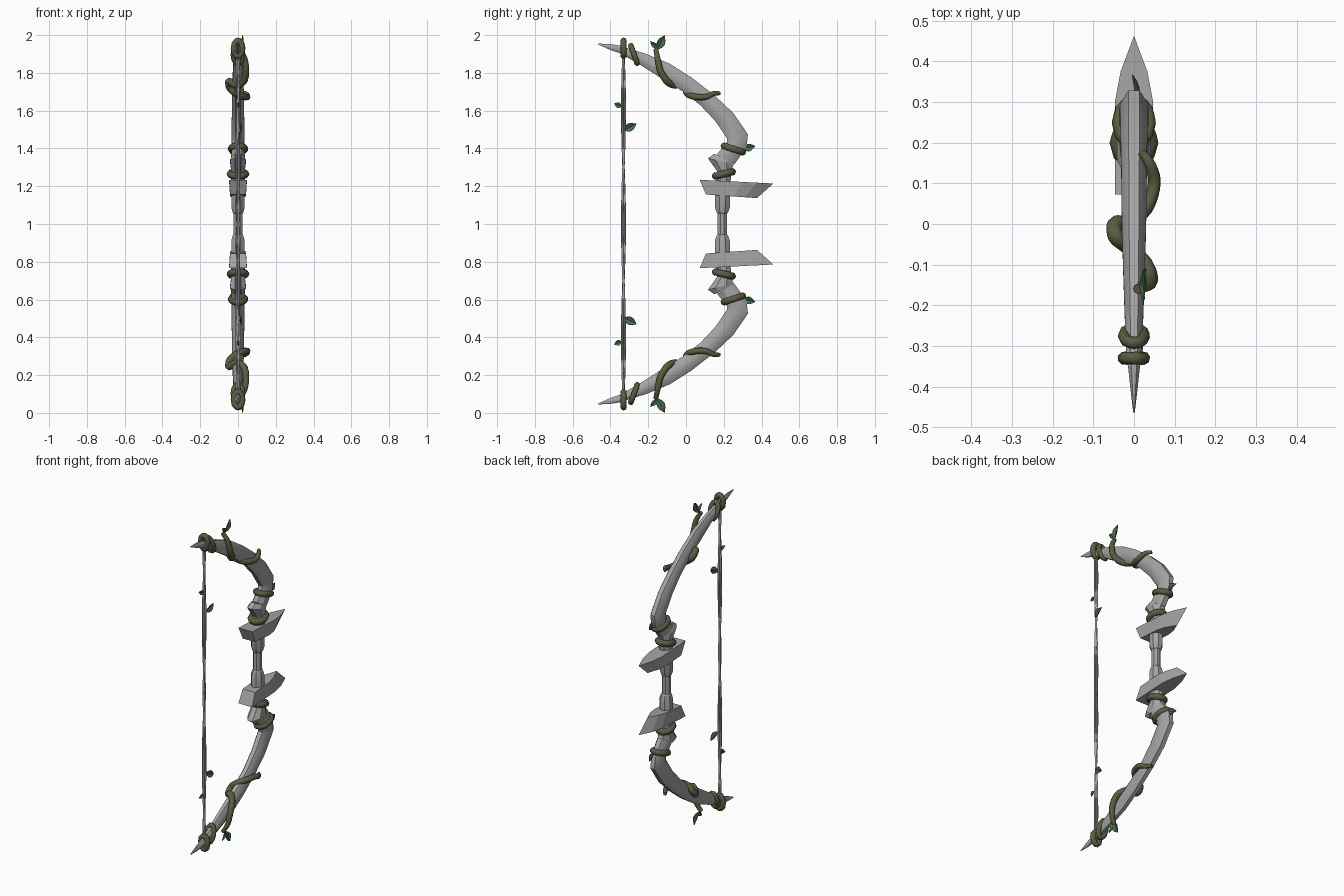
import bpy, bmesh, math
from mathutils import Vector

cube = bpy.data.objects.get("Cube")
if cube:
    bpy.data.objects.remove(cube, do_unlink=True)


def material(name, colour):
    m = bpy.data.materials.new(name)
    m.use_nodes = True
    m.diffuse_color = (*colour, 1)
    m.node_tree.nodes["Principled BSDF"].inputs["Base Color"].default_value = (*colour, 1)
    return m


STONE = material("stone grey", (0.37, 0.37, 0.37))
VINE = material("vine olive", (0.11, 0.108, 0.055))
LEAF = material("leaf green", (0.065, 0.15, 0.075))
MID = Vector((0, 0, 1))


def finish(name, bm, mat, angle=35):
    """Turn an upper-half bmesh into an object mirrored about mid height."""
    bmesh.ops.recalc_face_normals(bm, faces=bm.faces)
    bmesh.ops.translate(bm, verts=bm.verts, vec=-MID)
    mesh = bpy.data.meshes.new(name)
    bm.to_mesh(mesh)
    bm.free()
    mesh.materials.append(mat)
    ob = bpy.data.objects.new(name, mesh)
    bpy.context.collection.objects.link(ob)
    ob.location = MID
    bpy.ops.object.select_all(action="DESELECT")
    ob.select_set(True)
    bpy.context.view_layer.objects.active = ob
    if angle:
        bpy.ops.object.shade_smooth_by_angle(angle=math.radians(angle))
    mod = ob.modifiers.new("lower half", "MIRROR")
    mod.use_axis = (False, False, True)
    mod.use_mirror_merge = False
    return ob


def loft(bm, rings, closed=False, caps=True):
    """Skin a list of equal point rings."""
    rows = [[bm.verts.new(p) for p in r] for r in rings]
    pairs = list(zip(rows, rows[1:]))
    if closed:
        pairs.append((rows[-1], rows[0]))
    for a, b in pairs:
        for i in range(len(a)):
            j = (i + 1) % len(a)
            bm.faces.new((a[i], a[j], b[j], b[i]))
    if caps and not closed:
        bm.faces.new(rows[0])
        bm.faces.new(rows[-1])


def sections(name, data, sides=8, angle=35):
    """Body from (inner y, inner z, outer y, outer z, half width) sections."""
    bm = bmesh.new()
    rings = []
    for iy, iz, oy, oz, w in data:
        c = Vector((0, (iy + oy) / 2, (iz + oz) / 2))
        h = Vector((0, (oy - iy) / 2, (oz - iz) / 2))
        k = 1 / math.cos(math.pi / sides)
        turns = [(i + 0.5) * math.tau / sides for i in range(sides)]
        rings.append([c + h * (k * math.cos(t)) + Vector((w * k * math.sin(t), 0, 0)) for t in turns])
    loft(bm, rings)
    return finish(name, bm, STONE, angle)


def tube(name, pts, radii, mat, closed=False, sides=8):
    """Round tube along points, carrying its frame forward."""
    bm = bmesh.new()
    n, rings, side = len(pts), [], None
    for i, p in enumerate(pts):
        a = pts[i - 1] if closed or i else p
        b = pts[(i + 1) % n] if closed or i < n - 1 else p
        t = (b - a).normalized()
        side = side or t.orthogonal()
        side = (side - t * side.dot(t)).normalized()
        up = t.cross(side)
        rings.append([p + radii[i] * (side * math.cos(k * math.tau / sides) + up * math.sin(k * math.tau / sides))
                      for k in range(sides)])
    loft(bm, rings, closed)
    return finish(name, bm, mat, 60)


def smooth_path(ctrl, steps=5):
    """Catmull-Rom points through the controls."""
    c = [Vector(p) for p in ctrl]
    c = [2 * c[0] - c[1]] + c + [2 * c[-1] - c[-2]]
    out = []
    for p, q, r, s in zip(c, c[1:], c[2:], c[3:]):
        for k in range(steps):
            t = k / steps
            out.append(0.5 * (2 * q + (r - p) * t + (2 * p - 5 * q + 4 * r - s) * t ** 2
                              + (3 * q - p - 3 * r + s) * t ** 3))
    return out + [c[-2]]


def coil(name, y, z, tilt, long, wide, r):
    """Vine loop round the bow, its long axis tilted in the side plane."""
    axis = Vector((0, math.cos(tilt), math.sin(tilt)))
    pts = []
    for i in range(20):
        t = i * math.tau / 20
        pts.append(Vector((wide * math.sin(t), y, z)) + axis * long * math.cos(t))
    tube(name, pts, [r * (1 + 0.08 * math.sin(3 * i)) for i in range(20)], VINE, closed=True)


def leaf(name, x, base, tip, width, lean=0.01):
    """Pointed leaf folded along its midrib."""
    bm = bmesh.new()
    a, b = Vector((x, *base)), Vector((x + lean, *tip))
    across = (b - a).cross(Vector((1, 0, 0))).normalized() * width / 2
    rows = []
    for t, w in ((0, 0.08), (0.2, 0.7), (0.45, 1), (0.7, 0.75), (1, 0.03)):
        c = a.lerp(b, t)
        fold = Vector((0.25 * width * w, 0, 0))
        rows.append([bm.verts.new(p) for p in (c - across * w + fold, c, c + across * w + fold)])
    for p, q in zip(rows, rows[1:]):
        for i in (0, 1):
            bm.faces.new((p[i], p[i + 1], q[i + 1], q[i]))
    ob = finish(name, bm, LEAF, 0)
    mod = ob.modifiers.new("thickness", "SOLIDIFY")
    mod.thickness = 0.003


# Curved limb, from the pointed tip to the elbow and back to the handle
sections("limb", [
    (-0.338, 1.898, -0.35, 1.943, 0.018),
    (-0.235, 1.838, -0.21, 1.90, 0.023),
    (-0.12, 1.765, -0.085, 1.848, 0.027),
    (-0.02, 1.703, 0.03, 1.775, 0.03),
    (0.075, 1.63, 0.15, 1.682, 0.031),
    (0.155, 1.545, 0.25, 1.588, 0.033),
    (0.218, 1.452, 0.328, 1.475, 0.034),
    (0.215, 1.43, 0.32, 1.405, 0.035),
    (0.165, 1.37, 0.255, 1.315, 0.036)])
sections("limb_tip", [(-0.462, 1.949, -0.464, 1.955, 0.002),
                      (-0.40, 1.921, -0.405, 1.953, 0.009),
                      (-0.33, 1.898, -0.34, 1.943, 0.016)])

# Flared socket that holds the limb
sections("limb_socket", [(0.155, 1.20, 0.235, 1.20, 0.036),
                         (0.164, 1.28, 0.24, 1.285, 0.036),
                         (0.116, 1.348, 0.252, 1.315, 0.042),
                         (0.15, 1.372, 0.25, 1.33, 0.034)], angle=20)

# Grip with its stepped collar
sections("grip", [(0.168, 1, 0.216, 1, 0.024), (0.168, 1.055, 0.216, 1.055, 0.024),
                  (0.163, 1.06, 0.222, 1.06, 0.028), (0.153, 1.088, 0.232, 1.088, 0.035),
                  (0.153, 1.17, 0.232, 1.17, 0.035)], angle=20)

# Pointed guard blade
bm = bmesh.new()
outlines = []
for front, shoulder, taper, point, w, z0, slope in (
        (0.106, 0.25, 0.31, 0.376, 0.042, 1.156, -0.07),
        (0.072, 0.30, 0.375, 0.463, 0.047, 1.234, -0.05)):
    half = [(w, front), (w, shoulder), (w * 0.7, taper), (0, point)]
    loop = half + [(-x, y) for x, y in half[-2::-1]]
    outlines.append([Vector((x, y, z0 + slope * (y - front))) for x, y in loop])
loft(bm, outlines)
finish("guard_blade", bm, STONE, 0)

# Bowstring of two loosely twisted strands
for k, name in enumerate(("bowstring_strand", "bowstring_second_strand")):
    pts = []
    for i in range(25):
        t = math.pi * k + math.pi / 2 + i * 0.2
        pts.append(Vector((0.006 * math.cos(t), -0.331 + 0.007 * math.sin(t), 1 + 0.925 * i / 24)))
    tube(name, pts, [0.0065] * 25, STONE, sides=6)

# Vine coils round the limb, its tip and the handle
coil("tip_coil", -0.33, 1.93, math.pi / 2, 0.041, 0.023, 0.016)
coil("second_tip_coil", -0.275, 1.897, math.radians(110), 0.05, 0.024, 0.015)
coil("elbow_coil", 0.25, 1.397, math.radians(-18), 0.053, 0.036, 0.018)
coil("handle_coil", 0.20, 1.265, math.radians(14), 0.047, 0.04, 0.019)

# Wandering vine on the outer limb
path = smooth_path([(0.008, -0.16, 1.925), (0.035, -0.15, 1.875), (0.042, -0.135, 1.81),
                    (0.03, -0.10, 1.755), (-0.01, -0.06, 1.735), (-0.045, -0.03, 1.755),
                    (-0.045, 0.0, 1.725), (-0.015, 0.005, 1.695), (0.03, 0.04, 1.675),
                    (0.05, 0.10, 1.672), (0.04, 0.145, 1.69), (0.018, 0.178, 1.692)])
last = len(path) - 1
tube("limb_vine", path, [0.006 + 0.014 * math.sin(math.pi * (0.08 + 0.88 * i / last)) ** 0.6
                         for i in range(last + 1)], VINE)

# Leaves
leaf("limb_leaf", 0.012, (-0.15, 1.925), (-0.113, 1.998), 0.045)
leaf("limb_small_leaf", 0.012, (-0.148, 1.93), (-0.19, 1.966), 0.028)
leaf("elbow_leaf", 0.005, (0.30, 1.398), (0.366, 1.412), 0.042, -0.01)
leaf("string_leaf", 0.004, (-0.328, 1.497), (-0.262, 1.53), 0.045)
leaf("string_small_leaf", 0, (-0.34, 1.622), (-0.38, 1.638), 0.03, -0.005)
